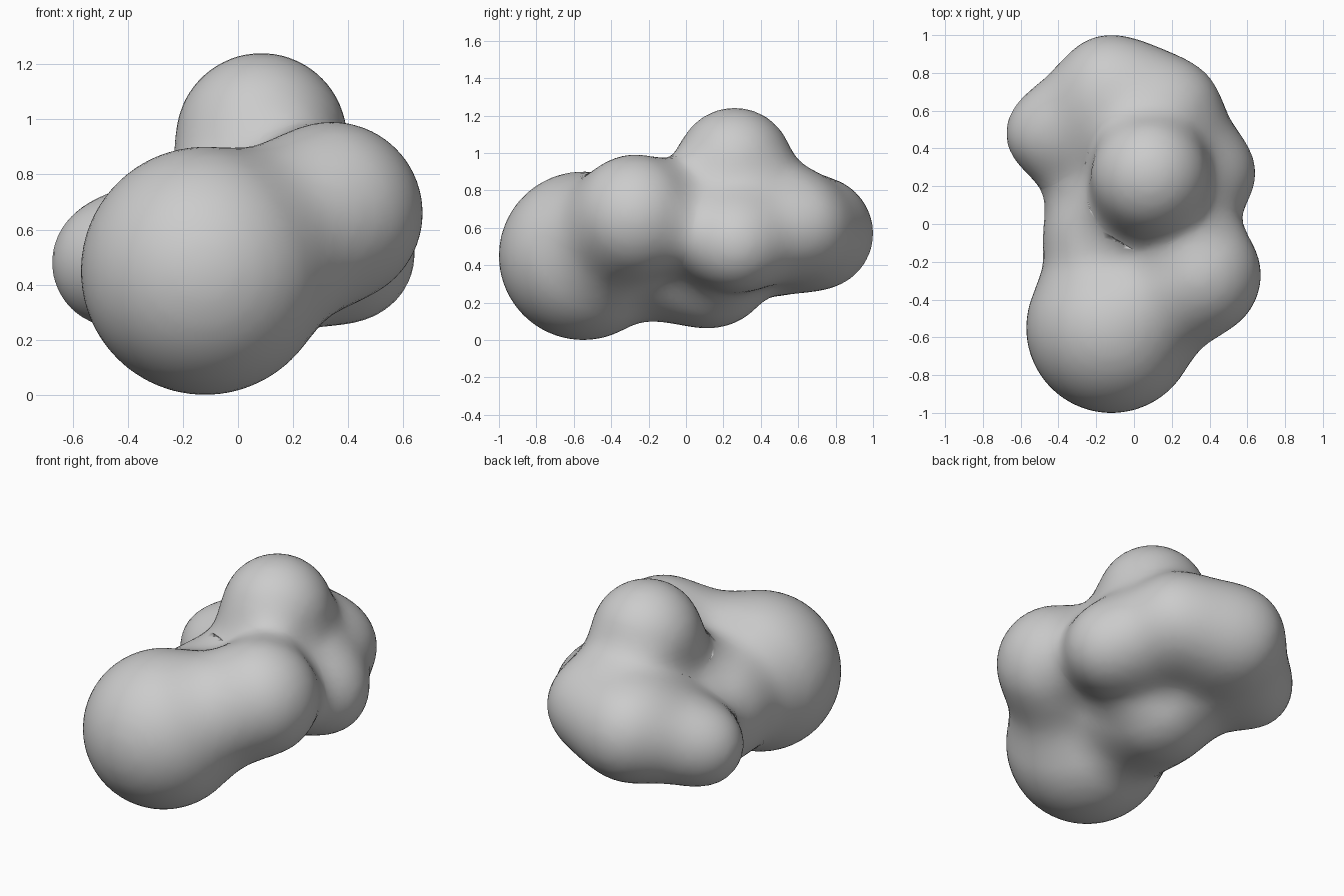
import bpy, bmesh
from mathutils import Matrix, Vector

cube = bpy.data.objects.get("Cube")
if cube:
    bpy.data.objects.remove(cube, do_unlink=True)

# Lobes of the body: centre and radius
LOBES = [(Vector(c), r) for c, r in (
    ((-0.12, -0.55, 0.45), 0.45),   # large front lobe
    ((0.34, -0.27, 0.66), 0.33),    # front left lobe
    ((-0.07, 0.14, 0.39), 0.32),    # core
    ((-0.17, -0.04, 0.46), 0.27),   # neck between core and front lobe
    ((0.085, 0.26, 0.93), 0.31),    # top lobe
    ((-0.44, 0.48, 0.48), 0.235),   # right lobe
    ((-0.12, 0.70, 0.57), 0.30),    # back lobe
    ((0.21, 0.61, 0.60), 0.25),     # back left lobe
    ((0.40, 0.27, 0.51), 0.24),     # left lobe
)]
BLEND = 0.25


def distance(p):
    """Distance to all lobes, softly blended where they meet."""
    d = 10.0
    for centre, radius in LOBES:
        e = (p - centre).length - radius
        h = max(BLEND - abs(d - e), 0.0) / BLEND
        d = min(d, e) - h * h * BLEND / 4
    return d


def pull_to_surface(p):
    """Move a point along the field's slope onto the blended surface."""
    step = 0.002
    for _ in range(5):
        d = distance(p)
        slope = Vector([(distance(p + a * step) - d) / step
                        for a in Matrix.Identity(3)])
        p = p - slope * d / max(slope.length_squared, 0.25)
    return p


# Rough body: overlapping balls fused into one skin
bm = bmesh.new()
for centre, radius in LOBES:
    bmesh.ops.create_icosphere(bm, subdivisions=3, radius=radius + 0.02,
                               matrix=Matrix.Translation(centre))
mesh = bpy.data.meshes.new("blob_body")
bm.to_mesh(mesh)
bm.free()
body = bpy.data.objects.new("blob_body", mesh)
bpy.context.collection.objects.link(body)
bpy.context.view_layer.objects.active = body
body.select_set(True)
fuse = body.modifiers.new("fuse", 'REMESH')
fuse.mode = 'VOXEL'
fuse.voxel_size = 0.04
relax = body.modifiers.new("relax", 'SMOOTH')
relax.iterations = 4
for name in ("fuse", "relax"):
    bpy.ops.object.modifier_apply(modifier=name)

# Soft joins between the lobes
for v in body.data.vertices:
    v.co = pull_to_surface(v.co.copy())
bpy.ops.object.shade_smooth()

# Plain grey clay
clay = bpy.data.materials.new("grey_clay")
clay.use_nodes = True
colour = (0.6, 0.6, 0.6, 1.0)
clay.diffuse_color = colour
clay.node_tree.nodes["Principled BSDF"].inputs["Base Color"].default_value = colour
body.data.materials.append(clay)
